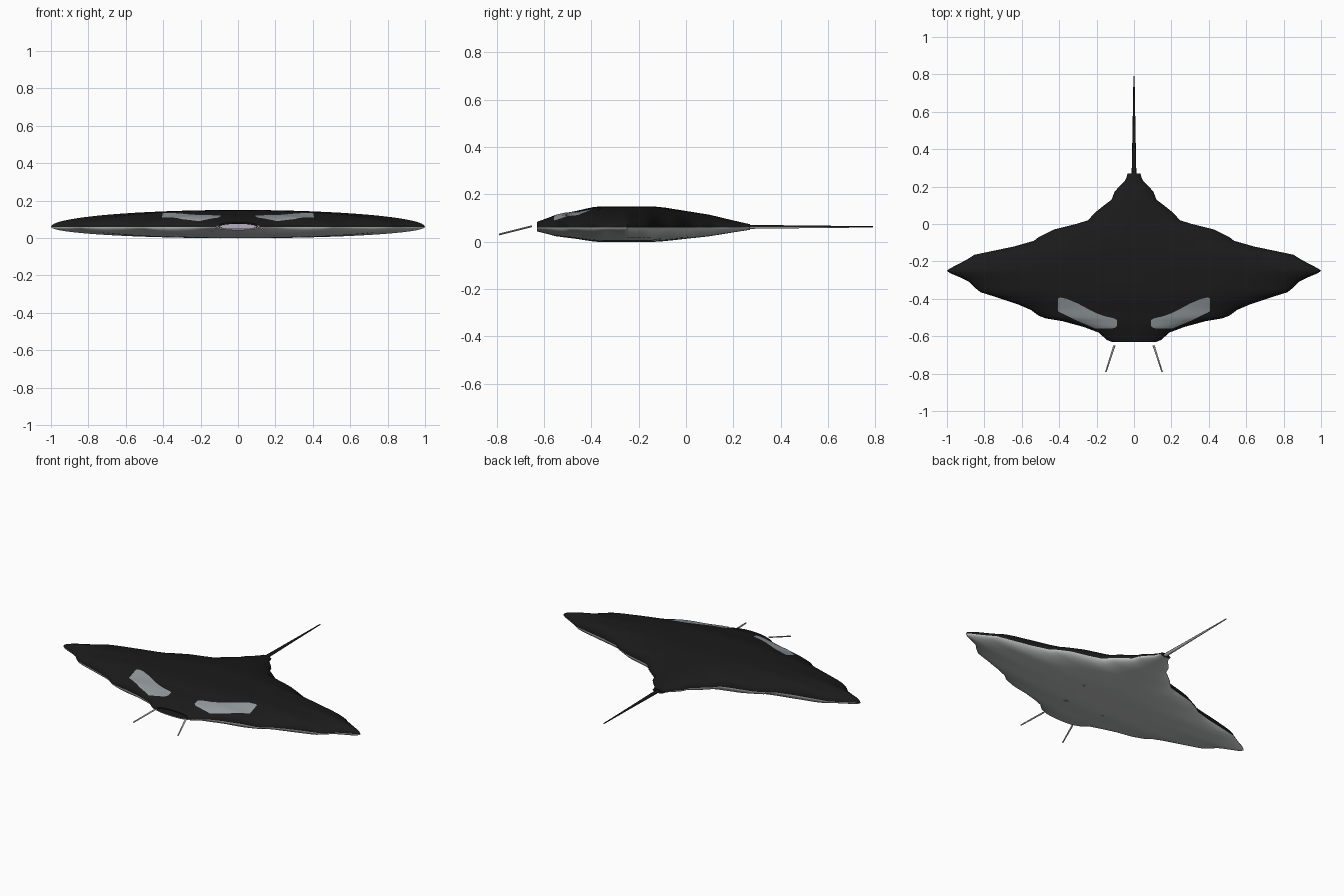
import bpy, bmesh, math

cube = bpy.data.objects.get("Cube")
if cube:
    bpy.data.objects.remove(cube)

MID = 0.06      # height of the fin edge
BELLY = 0.68    # belly depth relative to back height
SIDES = 64


def material(name, color):
    m = bpy.data.materials.new(name)
    m.use_nodes = True
    m.diffuse_color = (*color, 1)
    bsdf = m.node_tree.nodes["Principled BSDF"]
    bsdf.inputs["Base Color"].default_value = (*color, 1)
    bsdf.inputs["Roughness"].default_value = 0.8
    return m


back_mat = material("back black", (0.0105, 0.0105, 0.0105))
belly_mat = material("belly grey", (0.51, 0.53, 0.52))
patch_mat = material("patch grey", (0.28, 0.31, 0.325))
mouth_mat = material("mouth lilac", (0.46, 0.42, 0.53))
horn_mat = material("horn grey", (0.42, 0.42, 0.42))
spot_mat = material("spot grey", (0.24, 0.24, 0.24))

# Half width of the body along y
OUTLINE = [(-.63, .12), (-.62, .145), (-.58, .19), (-.55, .27), (-.52, .38),
           (-.505, .47), (-.49, .51), (-.46, .55), (-.43, .62), (-.39, .74),
           (-.365, .82), (-.345, .845), (-.31, .88), (-.285, .93), (-.262, .985),
           (-.25, 1), (-.238, .985), (-.21, .93), (-.185, .885), (-.165, .855),
           (-.145, .76), (-.12, .64), (-.09, .535), (-.07, .51), (-.03, .43),
           (0, .31), (.02, .245), (.06, .21), (.1, .16), (.13, .12),
           (.17, .105), (.2, .08), (.23, .05), (.25, .04), (.27, .035)]
# Height of the back above the fin edge along y
HEIGHT = [(-.63, .024), (-.58, .042), (-.55, .054), (-.45, .073), (-.4, .086),
          (-.35, .09), (-.15, .09), (-.1, .086), (0, .07), (.1, .054),
          (.2, .03), (.27, .014)]


def interp(table, v):
    for (a, p), (b, q) in zip(table, table[1:]):
        if v <= b:
            return p + (q - p) * max(0, (v - a) / (b - a))
    return table[-1][1]


def surface(x, y, up=True):
    k = math.sqrt(max(0, 1 - (x / interp(OUTLINE, y)) ** 2))
    return MID + interp(HEIGHT, y) * k * (1 if up else -BELLY)


def finish(bm, name, mats):
    mesh = bpy.data.meshes.new(name)
    bm.to_mesh(mesh)
    bm.free()
    for m in mats:
        mesh.materials.append(m)
    ob = bpy.data.objects.new(name, mesh)
    bpy.context.collection.objects.link(ob)
    bpy.ops.object.select_all(action='DESELECT')
    ob.select_set(True)
    bpy.context.view_layer.objects.active = ob
    bpy.ops.object.shade_smooth_by_angle(angle=math.radians(50))


def loft(name, rings, mats, sides, inner=0):
    """Join elliptical rings (y, half width, up, down, centre x, centre z);
    upper faces and the first 'inner' spans take slot 0, lower faces slot 1,
    the front cap the last slot."""
    bm = bmesh.new()
    loops = []
    for y, w, up, down, cx, cz in rings:
        loop = []
        for i in range(sides):
            a = math.tau * i / sides
            s = math.sin(a)
            loop.append(bm.verts.new((cx + w * math.cos(a), y,
                                      cz + s * (up if s > 0 else down))))
        loops.append(loop)
    for r, (p, q) in enumerate(zip(loops, loops[1:])):
        for i in range(sides):
            j = (i + 1) % sides
            f = bm.faces.new((p[i], p[j], q[j], q[i]))
            f.material_index = int(r >= inner and i >= sides // 2)
    bm.faces.new(loops[0]).material_index = len(mats) - 1
    bm.faces.new(loops[-1])
    bmesh.ops.recalc_face_normals(bm, faces=bm.faces[:])
    finish(bm, name, mats)


# Body with a dark mouth tunnel and a pale throat
rings = [(-.53, .1, .016, .01, 0, MID), (-.63, .105, .017, .01, 0, MID)]
for y, w in OUTLINE:
    h = interp(HEIGHT, y)
    rings.append((y, w, h, h * BELLY, 0, MID))
loft("body", rings, [back_mat, belly_mat, mouth_mat], SIDES, inner=1)

# Tail whip
loft("tail", [(.25, .013, .009, .009, 0, .063), (.5, .008, .006, .006, 0, .063),
              (.79, .003, .003, .003, 0, .063)], [back_mat, belly_mat], 10)

# Light patches that follow the back: x, front edge y, rear edge y
PATCH = [(.09, -.545, -.515), (.105, -.557, -.505), (.16, -.56, -.492),
         (.205, -.56, -.475), (.25, -.54, -.452), (.3, -.519, -.425),
         (.36, -.49, -.4), (.395, -.473, -.393), (.412, -.462, -.4)]
for side, label in ((1, "left"), (-1, "right")):
    bm = bmesh.new()
    cols = []
    for (x0, a0, b0), (x1, a1, b1) in zip(PATCH, PATCH[1:]):
        for k in range(3):
            t = k / 3
            x, a, b = x0 + (x1 - x0) * t, a0 + (a1 - a0) * t, b0 + (b1 - b0) * t
            ys = [a + (b - a) * n / 14 for n in range(15)]
            cols.append([bm.verts.new((side * x, y, surface(x, y) + .003)) for y in ys])
    for p, q in zip(cols, cols[1:]):
        for n in range(14):
            quad = (p[n], q[n], q[n + 1], p[n + 1])
            bm.faces.new(quad if side > 0 else quad[::-1])
    finish(bm, label + "_head_patch", [patch_mat])

    # Slim horn in front of the mouth
    loft(label + "_horn", [(-.79, .004, .004, .004, side * .15, .031),
                           (-.65, .006, .004, .004, side * .105, .066)],
         [horn_mat], 8)

# Small scattered spots on the belly
SPOTS = [(.166, -.385, .016), (.2, -.19, .01), (-.093, -.38, .01)]
for n, (x, y, r) in enumerate(SPOTS):
    bm = bmesh.new()
    bmesh.ops.create_circle(bm, cap_ends=True, segments=12, radius=r)
    for v in bm.verts:
        v.co.x += x
        v.co.y += y
        v.co.z = surface(v.co.x, v.co.y, False) - .0015
    for f in bm.faces:
        f.normal_update()
        if f.normal.z > 0:
            f.normal_flip()
    finish(bm, f"belly_spot_{n + 1}", [spot_mat])
